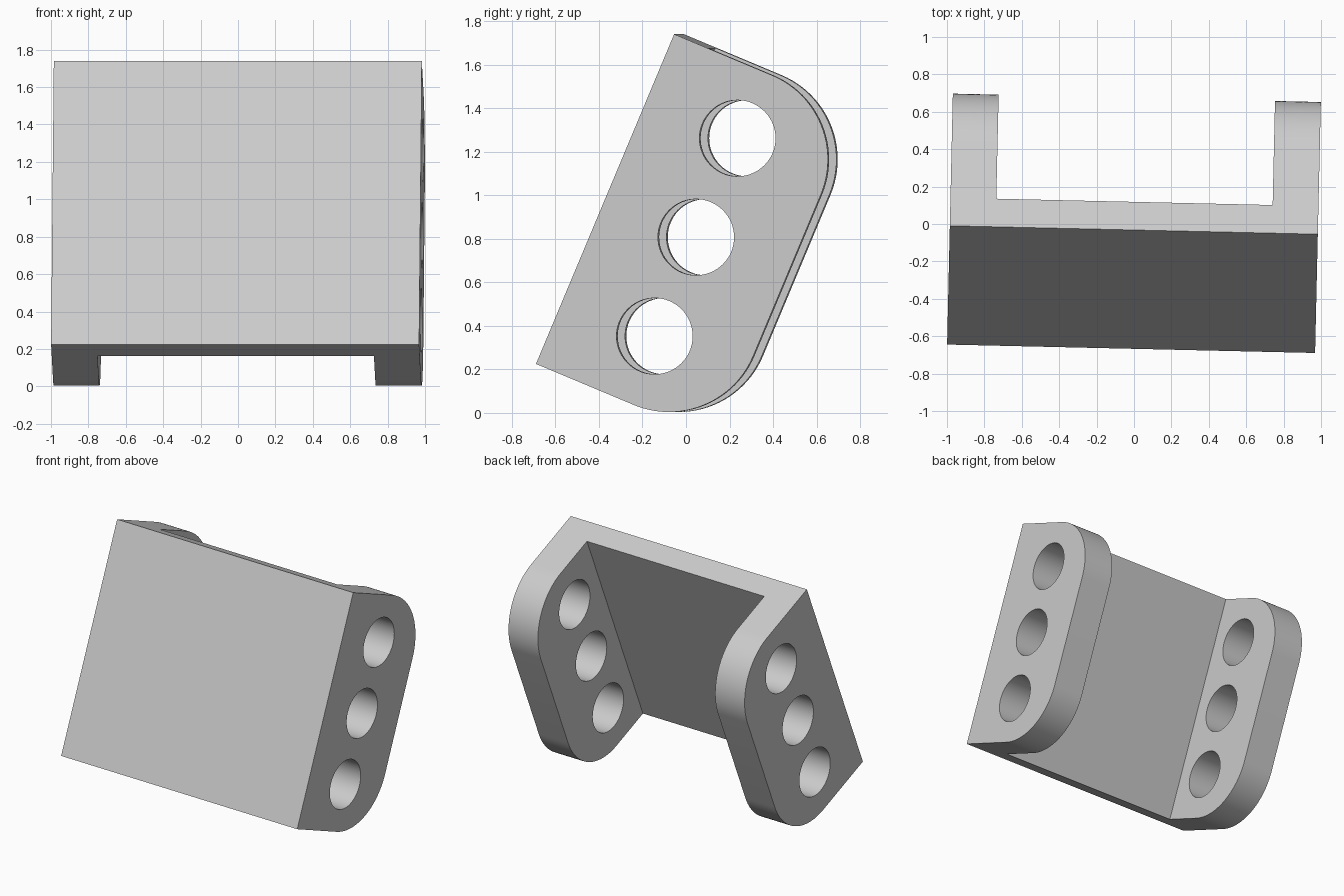
import bpy, bmesh
from math import sin, cos, pi, radians

WIDTH, HEIGHT, DEPTH = 1.968, 1.643, 0.907
PLATE, LEG = 0.163, 0.245
CORNER, HOLE, PITCH = 0.42, 0.175, 0.493

default = bpy.data.objects.get("Cube")
if default:
    bpy.data.objects.remove(default, do_unlink=True)

grey = bpy.data.materials.new("light grey")
grey.use_nodes = True
colour = (0.6, 0.6, 0.6, 1)
grey.diffuse_color = colour
grey.node_tree.nodes["Principled BSDF"].inputs["Base Color"].default_value = colour


def prism(name, profile, width):
    """Extrude a (y, z) outline along x, centred on x = 0."""
    bm = bmesh.new()
    face = bm.faces.new([bm.verts.new((-width / 2, y, z)) for y, z in profile])
    new = bmesh.ops.extrude_face_region(bm, geom=[face])["geom"]
    verts = [v for v in new if isinstance(v, bmesh.types.BMVert)]
    bmesh.ops.translate(bm, verts=verts, vec=(width, 0, 0))
    bmesh.ops.recalc_face_normals(bm, faces=bm.faces)
    mesh = bpy.data.meshes.new(name)
    bm.to_mesh(mesh)
    bm.free()
    mesh.materials.append(grey)
    obj = bpy.data.objects.new(name, mesh)
    bpy.context.collection.objects.link(obj)
    return obj


def arc(y, z, radius, start, end, steps):
    angles = [start + (end - start) * i / steps for i in range(steps + 1)]
    return [(y + radius * cos(a), z + radius * sin(a)) for a in angles]


# Bracket body: square front corners, rounded back corners
back = DEPTH - CORNER
outline = [(0, HEIGHT), (0, 0)]
outline += arc(back, CORNER, CORNER, -pi / 2, 0, 24)
outline += arc(back, HEIGHT - CORNER, CORNER, 0, pi / 2, 24)
bracket = prism("bracket", outline, WIDTH)

# Cutters: the gap between the legs and three holes through both legs
gap = [(PLATE, -1), (2, -1), (2, 3), (PLATE, 3)]
cutters = [prism("gap_cutter", gap, WIDTH - 2 * LEG)]
for i in (-1, 0, 1):
    circle = arc(DEPTH / 2, HEIGHT / 2 + i * PITCH, HOLE, 0, 2 * pi, 64)[:-1]
    cutters.append(prism("hole_cutter", circle, WIDTH + 1))

for cutter in cutters:
    cutter.hide_render = True
    cut = bracket.modifiers.new("cut", "BOOLEAN")
    cut.operation = "DIFFERENCE"
    cut.solver = "EXACT"
    cut.object = cutter

# Bake the cuts and remove the cutters
bpy.context.view_layer.update()
graph = bpy.context.evaluated_depsgraph_get()
baked = bpy.data.meshes.new_from_object(bracket.evaluated_get(graph))
bracket.modifiers.clear()
bracket.data = baked
for cutter in cutters:
    bpy.data.objects.remove(cutter, do_unlink=True)

# Lean the bracket back and turn it slightly
bracket.rotation_euler = (radians(-22.74), 0, radians(-1.31))
bracket.location = (-0.0155, -0.667, 0.225)

bpy.ops.object.select_all(action="DESELECT")
bracket.select_set(True)
bpy.context.view_layer.objects.active = bracket
bpy.ops.object.shade_smooth_by_angle(angle=radians(30))
